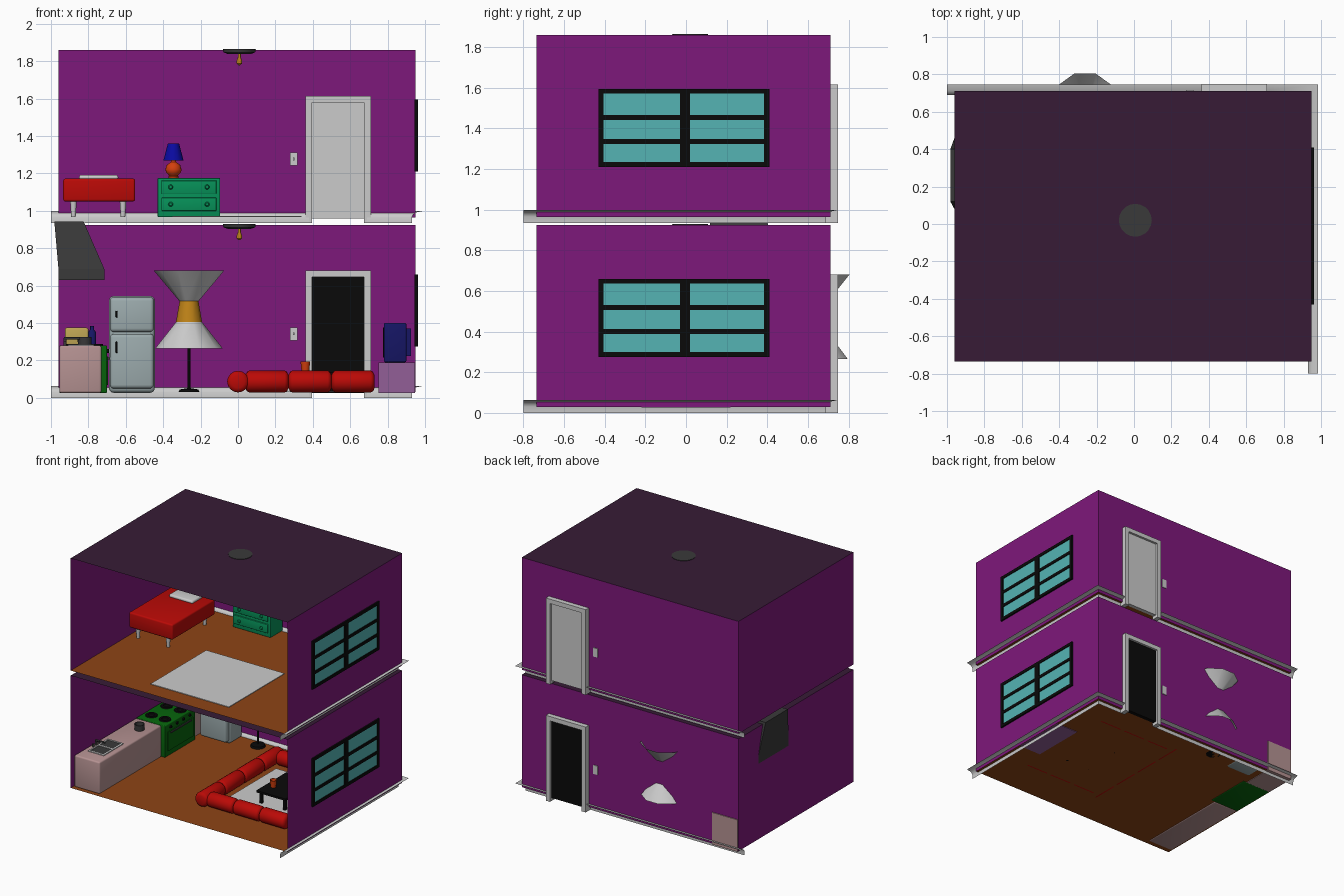
import bpy, bmesh, math
from mathutils import Matrix

if "Cube" in bpy.data.objects:
    bpy.data.objects.remove(bpy.data.objects["Cube"])

def mat(name, r, g, b):
    # 0-255 display colour to linear diffuse colour
    m = bpy.data.materials.new(name)
    m.diffuse_color = [(c / 255) ** 2.2 for c in (r, g, b)] + [1]
    m.use_nodes = True
    m.node_tree.nodes["Principled BSDF"].inputs["Base Color"].default_value = m.diffuse_color
    return m

PURPLE = mat("wall_purple", 125, 30, 122)
CEIL = mat("ceiling_plum", 58, 33, 57)
WOOD = mat("floor_wood", 140, 70, 28)
BLACK = mat("black", 18, 18, 18)
TEAL = mat("glass_teal", 85, 178, 178)
RED = mat("red", 185, 18, 15)
GREEN = mat("stove_green", 15, 100, 20)
JADE = mat("dresser_green", 15, 145, 90)
PINK = mat("counter_pink", 180, 145, 145)
ICE = mat("fridge_grey", 155, 170, 172)
GOLD = mat("gold", 190, 130, 30)
BLUE = mat("blue", 18, 18, 160)
NAVY = mat("navy", 28, 28, 100)
ORANGE = mat("orange", 210, 65, 20)
LILAC = mat("lilac", 145, 95, 150)
TAN = mat("tan", 190, 165, 85)
GREY = mat("dark_grey", 60, 60, 60)

def finish(name, bm, color=None, smooth=False):
    if smooth:
        for f in bm.faces:
            f.smooth = True
        for e in bm.edges:
            e.smooth = e.is_manifold and e.calc_face_angle(0) < math.radians(40)
    me = bpy.data.meshes.new(name)
    bm.to_mesh(me)
    bm.free()
    if color:
        me.materials.append(color)
    o = bpy.data.objects.new(name, me)
    bpy.context.collection.objects.link(o)
    return o

def mesh(name, verts, faces, color=None, smooth=False, matrix=None):
    bm = bmesh.new()
    vs = [bm.verts.new(v) for v in verts]
    for f in faces:
        bm.faces.new([vs[i] for i in f])
    bmesh.ops.recalc_face_normals(bm, faces=bm.faces)
    if matrix:
        bm.transform(matrix)
    return finish(name, bm, color, smooth)

def box(name, x, y, z, color=None, bevel=0):
    bm = bmesh.new()
    bmesh.ops.create_cube(bm, size=1)
    for v in bm.verts:
        v.co = [(a[0] + a[1]) / 2 + c * (a[1] - a[0]) for a, c in zip((x, y, z), v.co)]
    if bevel:
        bmesh.ops.bevel(bm, geom=bm.edges[:], offset=bevel, segments=3, profile=0.5, affect='EDGES')
    return finish(name, bm, color, bevel > 0)

def lathe(name, pos, profile, n=16, color=None, caps=True, axis=None):
    # revolve (radius, height) pairs about a vertical axis, optionally laid along X or Y
    verts = [(r * math.cos(2 * math.pi * i / n), r * math.sin(2 * math.pi * i / n), z)
             for r, z in profile for i in range(n)]
    faces = [(k * n + i, k * n + (i + 1) % n, (k + 1) * n + (i + 1) % n, (k + 1) * n + i)
             for k in range(len(profile) - 1) for i in range(n)]
    if caps:
        faces += [range(n), range((len(profile) - 1) * n, len(profile) * n)]
    m = Matrix.Translation(pos)
    if axis == 'X':
        m = m @ Matrix.Rotation(math.pi / 2, 4, 'Y')
    if axis == 'Y':
        m = m @ Matrix.Rotation(-math.pi / 2, 4, 'X')
    return mesh(name, verts, faces, color, True, m)

def sweep(name, path, z0):
    # open moulding profile: (outward offset, height)
    prof = [(0, 0), (0, .03), (.006, .045), (.022, .056), (.055, .063)]
    verts = [(x + o * dx, y + o * dy, z0 + h) for x, y, dx, dy in path for o, h in prof]
    n = len(prof)
    faces = [(k * n + i, k * n + i + 1, (k + 1) * n + i + 1, (k + 1) * n + i)
             for k in range(len(path) - 1) for i in range(n - 1)]
    mesh(name, verts, faces, None, True)

L, R, F, B = -.96, .95, -.735, .71

# Room shell repeated on both storeys
for tag, s in (("lower", 0), ("upper", .935)):
    z0, z1 = .03 + s, .925 + s
    sheet = lambda name, pts, c: mesh(tag + name, pts, [(0, 1, 2, 3)], c)
    sheet("_floor", [(L, F, z0), (R, F, z0), (R, B, z0), (L, B, z0)], WOOD)
    sheet("_ceiling", [(L, F, z1), (R, F, z1), (R, B, z1), (L, B, z1)], CEIL)
    sheet("_left_wall", [(L, F, z0), (L, B, z0), (L, B, z1), (L, F, z1)], PURPLE)
    sheet("_right_wall", [(R, F, z0), (R, B, z0), (R, B, z1), (R, F, z1)], PURPLE)
    sheet("_back_wall", [(L, B, z0), (R, B, z0), (R, B, z1), (L, B, z1)], PURPLE)
    sweep(tag + "_baseboard_back", [(-1, .69, 0, 1), (.38, .69, 0, 1)], s)
    sweep(tag + "_baseboard_corner", [(.69, .69, 0, 1), (.93, .69, 1, 1), (.93, -.8, 1, 0)], s)
    # Window: frame bars and six panes
    wx = (.943, .962)
    box(tag + "_window_glass", (.945, .956), (-.42, .40), (.285 + s, .65 + s), TEAL)
    for y in (-.43, -.03, -.005, .385):
        box(tag + "_window_stile", wx, (y, y + .025), (.275 + s, .66 + s), BLACK)
    for z in (.275, .388, .507, .636):
        box(tag + "_window_rail", wx, (-.43, .41), (z + s, z + .024 + s), BLACK)
    # Door with frame
    for x in (.36, .675):
        box(tag + "_door_jamb", (x, x + .036), (.69, .748), (s, .68 + s))
    box(tag + "_door_header", (.36, .711), (.69, .748), (.645 + s, .68 + s))
    box(tag + "_door", (.396, .675), (.70, .73), (.025 + s, .645 + s), None if s else BLACK)
    # Switch and ceiling light
    box(tag + "_switch_plate", (.278, .318), (.697, .716), (.307 + s, .377 + s))
    box(tag + "_switch_toggle", (.293, .303), (.688, .70), (.335 + s, .35 + s))
    lathe(tag + "_light_plate", (.007, .02, s), [(.06, .903), (.085, .912), (.088, .929)], 20, GREY)
    lathe(tag + "_light_bulb", (.007, .02, s),
          [(.004, .843), (.014, .852), (.014, .868), (.008, .885), (.008, .905)], 12, GOLD)

# Kitchen counters, sink and faucet
box("counter_front", (-.955, -.73), (-.7, .08), (.026, .28), PINK, .012)
box("counter_back", (-.955, -.73), (.46, .717), (.026, .28), PINK)
sx, sy = (-.91, -.77), (-.59, -.34)
box("sink_basin", (sx[0] + .012, sx[1] - .012), (sy[0] + .012, sy[1] - .012), (.275, .2815), GREY)
for y in (sy[0], (sy[0] + sy[1]) / 2 - .006, sy[1] - .012):
    box("sink_rim", sx, (y, y + .012), (.275, .286))
for x in (sx[0], sx[1] - .012):
    box("sink_rim_side", (x, x + .012), sy, (.275, .286))
lathe("faucet_post", (-.925, -.465, 0), [(.009, .278), (.007, .32)], 10, GREY)
lathe("faucet_spout", (-.93, -.465, .318), [(.007, 0), (.006, .085)], 10, GREY, axis='X')
for y in (-.5, -.43):
    lathe("faucet_tap", (-.925, y, 0), [(.009, .278), (.009, .3)], 10, GREY)
lathe("cooking_pot", (-.82, -.07, 0), [(.036, .28), (.038, .325), (.032, .325), (.03, .29)], 16, GREY)

# Stove
box("stove_body", (-.955, -.70), (.08, .46), (.026, .28), GREEN, .006)
box("stove_door", (-.702, -.694), (.11, .43), (.07, .22), GREEN)
box("stove_handle", (-.695, -.685), (.14, .40), (.205, .215), GREY)
for x in (-.885, -.765):
    for y in (.175, .365):
        lathe("stove_burner", (x, y, 0), [(.045, .28), (.042, .288), (.025, .288), (.022, .283)], 16, BLACK)
for i in range(4):
    lathe("stove_knob", (-.702, .15 + .08 * i, .25), [(.012, 0), (.01, .012)], 10, BLACK, axis='X')

# Range hood
hx, hy = (-.96, -.715), (.08, .46)
ring = lambda x, y, z: [(x[0], y[0], z), (x[1], y[0], z), (x[1], y[1], z), (x[0], y[1], z)]
mesh("range_hood",
     ring(hx, hy, .63) + ring(hx, hy, .69) + ring((-.982, -.825), (.12, .4), .942),
     [(0, 1, 2, 3), (8, 9, 10, 11)] + [(k + i, k + (i + 1) % 4, k + 4 + (i + 1) % 4, k + 4 + i)
                                       for k in (0, 4) for i in range(4)], GREY)

# Small counter items
box("toaster", (-.925, -.80), (.53, .62), (.28, .375), TAN, .01)
box("toaster_slot", (-.90, -.825), (.565, .585), (.37, .377), BLACK)
lathe("bottle", (-.78, .58, 0), [(.022, .28), (.022, .35), (.01, .365), (.01, .385)], 12, NAVY)

# Fridge
box("fridge_body", (-.69, -.445), (.535, .70), (.027, .545), ICE, .025)
for name, z, hz in (("freezer", (.352, .538), (.43, .465)), ("fridge", (.05, .342), (.24, .30))):
    box(name + "_door", (-.685, -.45), (.49, .545), z, ICE, .02)
    box(name + "_handle", (-.655, -.643), (.475, .495), hz, BLACK, .004)

# Floor lamp with its two light cones
lx, ly = -.262, .625
lathe("floor_lamp_stand", (lx, ly, 0), [(.056, .03), (.05, .045), (.007, .052), (.007, .43)], 16, BLACK)
lathe("floor_lamp_shade", (lx, ly, 0), [(.07, .405), (.05, .518)], 10, GOLD, False)
lathe("lamp_glow_down", (lx, ly, 0), [(.18, .265), (.07, .405)], 10, None, False)
lathe("lamp_glow_up", (lx, ly, 0), [(.052, .518), (.188, .68)], 10, None, False)

# Sofa: U of rounded cushions
def cushion(x, y, length, axis):
    r = .058
    prof = [(r * .6, .0), (r * .9, .008), (r, .02), (r, length - .02), (r * .9, length - .008), (r * .6, length)]
    lathe("sofa_cushion", (x, y, .087), prof, 16, RED, axis=axis)
for y in (-.41, .46):
    for i in range(3):
        cushion(.04 + .23 * i, y, .23, 'X')
for i in range(4):
    cushion(0, -.47 + .2475 * i, .2475, 'Y')

# Coffee table, rugs and cup
box("lower_rug", (.07, .70), (-.34, .38), (.031, .035))
box("coffee_table_top", (.295, .55), (-.19, .19), (.122, .138), BLACK)
for x in (.31, .515):
    for y in (-.17, .15):
        box("coffee_table_leg", (x, x + .02), (y, y + .02), (.03, .125), BLACK)
lathe("cup", (.36, -.07, 0), [(.02, .138), (.026, .195), (.022, .195), (.017, .145)], 14, ORANGE)
box("upper_rug", (-.35, .34), (-.6, .1), (.967, .972))

# Television on its stand
box("tv_stand", (.75, .945), (-.22, .22), (.026, .19), LILAC)
box("tv_case", (.78, .90), (-.15, .15), (.19, .40), NAVY, .008)
box("tv_back", (.895, .925), (-.1, .1), (.225, .37), NAVY)
box("tv_screen", (.776, .782), (-.125, .125), (.215, .375), BLACK)

# Bed
box("bed_mattress", (-.935, -.55), (-.04, .50), (1.05, 1.172), RED, .012)
box("bed_pillow", (-.85, -.64), (.34, .47), (1.165, 1.192), None, .012)
for x in (-.88, -.615):
    for y in (0, .46):
        lathe("bed_leg", (x, y, 0), [(.012, .967), (.018, 1.055)], 12)

# Dresser
box("dresser_body", (-.43, -.095), (.545, .70), (.967, 1.175), JADE, .005)
for z in (1.0, 1.092):
    box("dresser_drawer", (-.41, -.115), (.535, .55), (z, z + .07), JADE, .004)
    for x in (-.36, -.165):
        lathe("drawer_knob", (x, .518, z + .035), [(.008, 0), (.013, .008), (.006, .02)], 10, JADE, axis='Y')

# Table lamp
lathe("table_lamp_base", (-.345, .62, 0), [(.025, 1.175), (.028, 1.183), (.024, 1.19), (.04, 1.205), (.043, 1.222),
      (.036, 1.245), (.015, 1.26), (.01, 1.28)], 16, ORANGE)
lathe("table_lamp_shade", (-.345, .62, 0), [(.054, 1.268), (.03, 1.36)], 12, BLUE, False)
